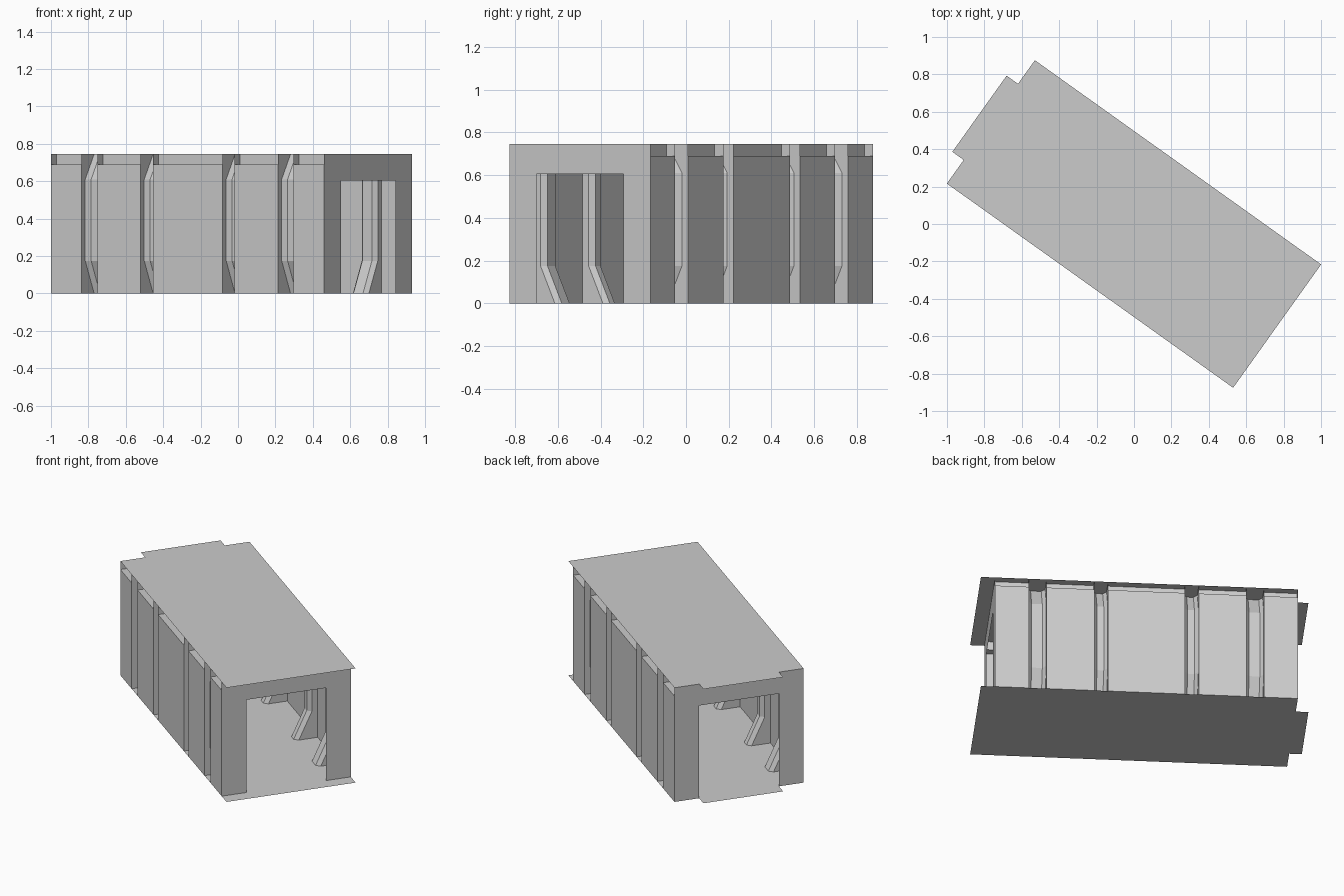
import bpy, math
from mathutils import Matrix

if "Cube" in bpy.data.objects:
    bpy.data.objects.remove(bpy.data.objects["Cube"])

# Corridor is laid out along local x, then the whole thing is turned in plan
TURN = Matrix.Rotation(math.radians(-35.5), 4, 'Z')
W, H = 0.405, 0.745            # half width, height
X0, X1 = -0.94, 0.855          # end wall positions
MID = (X0 + X1) / 2
DOOR_W, DOOR_H = 0.25, 0.605


def add(name, verts, faces):
    me = bpy.data.meshes.new(name)
    me.from_pydata(verts, [], faces)
    ob = bpy.data.objects.new(name, me)
    bpy.context.collection.objects.link(ob)
    ob.matrix_world = TURN
    return ob


def loft(name, rows, flip=False):
    """Skin a sheet over equal-length rows of points."""
    n = len(rows[0])
    faces = []
    for r in range(len(rows) - 1):
        for i in range(n - 1):
            f = (r * n + i, r * n + i + 1, (r + 1) * n + i + 1, (r + 1) * n + i)
            faces.append(f[::-1] if flip else f)
    return add(name, [p for row in rows for p in row], faces)


# Floor and ceiling sheets: overhang at one end, door-wide tab at the other
outline = [(0.94, -W), (0.94, W), (X0, W), (X0, DOOR_W), (-1.015, DOOR_W),
           (-1.015, -DOOR_W), (X0, -DOOR_W), (X0, -W)]
for name, z in (("floor", 0), ("ceiling", H)):
    order = range(8) if z else range(7, -1, -1)
    add(name, [(x, y, z) for x, y in outline], [tuple(order)])

# End walls with doorways
for name, x in (("rear_end_wall", X0), ("front_end_wall", X1)):
    pts = [(-W, 0), (-W, H), (-DOOR_W, H), (-DOOR_W, DOOR_H), (-DOOR_W, 0),
           (DOOR_W, 0), (DOOR_W, DOOR_H), (DOOR_W, H), (W, H), (W, 0)]
    faces = [(0, 4, 3, 2, 1), (3, 6, 7, 2), (5, 9, 8, 7, 6)]
    if x == X0:
        faces = [f[::-1] for f in faces]
    add(name, [(x, y, z) for y, z in pts], faces)

# Rib centres with half widths
ribs = [(MID - 0.645, 0.0525), (MID - 0.269, 0.041),
        (MID + 0.269, 0.041), (MID + 0.645, 0.0525)]
edges = [X0] + [c + s * h for c, h in ribs for s in (-1, 1)] + [X1]

for side, s in (("left", 1), ("right", -1)):
    # Wall panels with a recessed strip along the top
    prof = [(W, 0), (W, 0.69), (W - 0.05, 0.69), (W - 0.05, H)]
    for i in range(0, len(edges), 2):
        rows = [[(x, s * y, z) for y, z in prof] for x in edges[i:i + 2]]
        loft(f"{side}_panel_{i // 2 + 1}", rows, s > 0)

    # Bevelled ribs, pushed into the room and deeper at floor and ceiling
    for i, (c, h) in enumerate(ribs):
        rows = []
        for z, d in ((0, 0.118), (0.175, 0.036), (0.61, 0.036), (H, 0.118)):
            plan = [(-h, 0), (-h, d), (-h + 0.021, d + 0.025),
                    (h - 0.021, d + 0.025), (h, d), (h, 0)]
            rows.append([(c + x, s * (W - y), z) for x, y in plan])
        loft(f"{side}_rib_{i + 1}", rows, s > 0)
